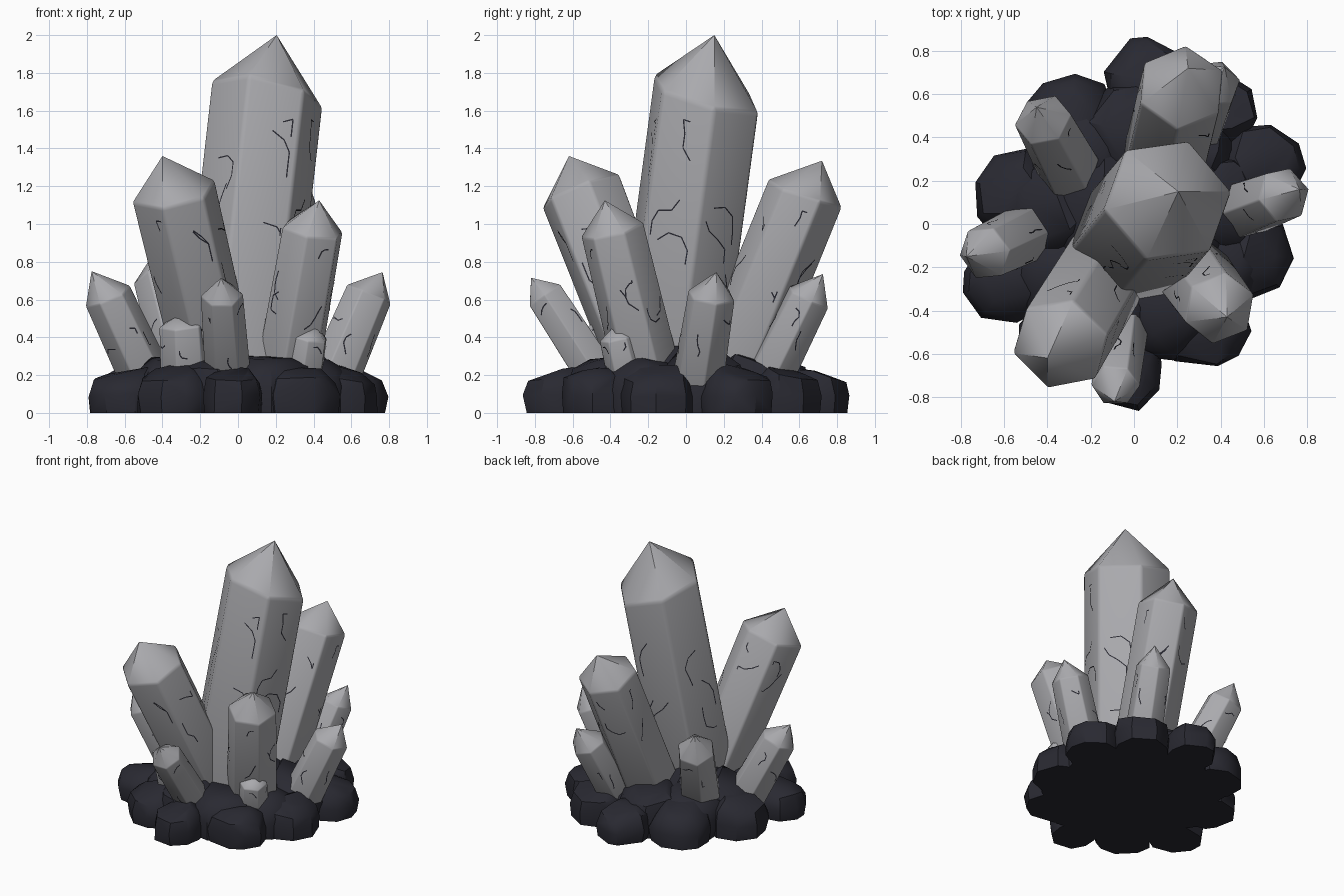
import bpy, bmesh, math, random
from mathutils import Vector

if "Cube" in bpy.data.objects:
    bpy.data.objects.remove(bpy.data.objects["Cube"])

random.seed(7)


def material(name, rgb):
    m = bpy.data.materials.new(name)
    m.diffuse_color = (*rgb, 1)
    m.use_nodes = True
    m.node_tree.nodes["Principled BSDF"].inputs["Base Color"].default_value = m.diffuse_color
    return m


GREY = material("crystal grey", (0.40, 0.40, 0.42))
DARK = material("dark rock", (0.022, 0.022, 0.031))


def finish(name, bm, mats, angle):
    me = bpy.data.meshes.new(name)
    bm.to_mesh(me)
    bm.free()
    for m in mats:
        me.materials.append(m)
    ob = bpy.data.objects.new(name, me)
    bpy.context.collection.objects.link(ob)
    bpy.ops.object.select_all(action='DESELECT')
    ob.select_set(True)
    bpy.context.view_layer.objects.active = ob
    bpy.ops.object.shade_smooth_by_angle(angle=math.radians(angle))
    return ob


# thin jagged crack lying on a side face
def crack(bm, a, b, c, d, length):
    n = (b - a).cross(d - a).normalized()
    h = (d - a).length
    w = (b - a).length

    def at(s, t):
        return a.lerp(b, s).lerp(d.lerp(c, s), t) + n * 0.004

    s, t = random.uniform(0.25, 0.75), random.uniform(0.4, 0.9)
    ang = random.uniform(0, 2 * math.pi)
    p = at(s, t)
    for _ in range(4):
        ang += random.uniform(-0.9, 0.9)
        s = min(0.86, max(0.14, s + math.cos(ang) * length / w))
        t = min(0.93, max(0.3, t + math.sin(ang) * length / h))
        q = at(s, t)
        if (q - p).length < 0.005:
            continue
        side = n.cross(q - p).normalized() * 0.0035
        f = bm.faces.new([bm.verts.new(v) for v in (p - side, q - side, q + side, p + side)])
        f.material_index = 1
        p = q


# six-sided prism along a tilted axis with an off-centre point
def crystal(name, base, top, tip, r, turn, flare=1.0, cracks=1, slant=0.0):
    base, top, tip = Vector(base), Vector(top), Vector(tip)
    axis = (top - base).normalized()
    u = (Vector((1, 0, 0)) - axis * axis.x).normalized()
    v = axis.cross(u)
    dirs = [u * math.cos(math.radians(turn + 60 * k)) + v * math.sin(math.radians(turn + 60 * k))
            for k in range(6)]
    lo = [base + d * r * flare for d in dirs]
    hi = [top + d * r + axis * r * (slant * d.z + random.uniform(-0.05, 0.05)) for d in dirs]
    bm = bmesh.new()
    vl = [bm.verts.new(p) for p in lo]
    vh = [bm.verts.new(p) for p in hi]
    vt = bm.verts.new(tip)
    bm.faces.new(vl[::-1])
    for i in range(6):
        j = (i + 1) % 6
        bm.faces.new((vl[i], vl[j], vh[j], vh[i]))
        bm.faces.new((vh[i], vh[j], vt))
    edges = [e for e in bm.edges if vt not in e.verts]
    bmesh.ops.bevel(bm, geom=edges, offset=r * 0.06, segments=2, profile=0.5, affect='EDGES')
    bmesh.ops.recalc_face_normals(bm, faces=bm.faces)
    for i in range(6):
        j = (i + 1) % 6
        for _ in range(cracks):
            crack(bm, lo[i], lo[j], hi[j], hi[i], r * 0.25)
    finish(name, bm, [GREY, DARK], 42)


crystal("main_crystal", (-.02, -.10, .15), (.155, .108, 1.69), (.205, .15, 2.0), .305, 10, 1.0, 3, .9)
crystal("front_left_crystal", (-.10, -.16, .15), (-.34, -.555, 1.17), (-.40, -.62, 1.36), .23, 15, .95, 2)
crystal("back_crystal", (.12, .22, .15), (.22, .63, 1.16), (.25, .72, 1.335), .21, 25, 1.0, 2)
crystal("front_right_crystal", (.25, -.19, .15), (.395, -.39, .97), (.43, -.43, 1.125), .172, 20, 1.05, 2)
crystal("back_left_crystal", (-.27, .2, .15), (-.42, .48, .70), (-.45, .54, .84), .135, 5, 1.15)
crystal("right_small_crystal", (.49, .06, .15), (.69, .135, .62), (.765, .16, .745), .13, 15, 1.1)
crystal("left_small_crystal", (-.47, -.03, .15), (-.69, -.135, .62), (-.775, -.15, .75), .13, 10, 1.1)
crystal("front_small_crystal", (-.05, -.44, .15), (-.085, -.745, .62), (-.09, -.82, .715), .113, 0, 1.1)
crystal("back_right_small_crystal", (.28, .42, .15), (.37, .65, .61), (.42, .725, .735), .123, 12, 1.1)

# broken stubs at the crystal feet
crystal("left_stub", (-.27, -.34, .15), (-.29, -.42, .47), (-.31, -.44, .52), .13, 10, 1.1)
crystal("right_stub", (.34, -.30, .15), (.38, -.36, .40), (.41, -.38, .46), .10, 25, 1.1)


# rocks: faceted hulls of squashed random points, flat underneath,
# kept below a cone that falls away from the middle of the cluster
def rock(bm, x, y, rx, ry, h):
    pts = []
    for k in range(9):
        a = 2 * math.pi * (k + random.uniform(-.25, .25)) / 9
        for e, z in ((.95, 0), (1.0, .38), (.88, .7), (.55, .97)):
            if z > .9 and k % 2:
                continue
            g = e * random.uniform(.93, 1.03)
            px, py = x + rx * g * math.cos(a), y + ry * g * math.sin(a)
            roof = max(.09, .47 - .36 * math.hypot(px, py)) if z > .5 else 1
            pts.append(bm.verts.new((px, py, min(roof, h * z * random.uniform(.85, 1.08)))))
    res = bmesh.ops.convex_hull(bm, input=pts)
    junk = {g for g in res["geom_interior"] + res["geom_unused"] if isinstance(g, bmesh.types.BMVert)}
    bmesh.ops.delete(bm, geom=list(junk), context='VERTS')


bm = bmesh.new()
# outer lobes: x, y, radius x, radius y, height
for lobe in ((.05, .66, .19, .21, .26), (.37, .52, .21, .20, .27), (.58, .27, .22, .20, .26),
             (.53, -.14, .22, .22, .25), (.32, -.47, .22, .21, .26), (-.03, -.66, .17, .21, .25),
             (-.33, -.52, .22, .19, .26), (-.58, -.27, .22, .20, .25), (-.53, .14, .22, .22, .27),
             (-.29, .48, .23, .22, .27)):
    rock(bm, *lobe)
# inner mound
for k in range(9):
    a = 2 * math.pi * k / 9 + .2
    rock(bm, .40 * math.cos(a), .42 * math.sin(a), .25, .25, random.uniform(.31, .37))
rock(bm, .1, .0, .36, .36, .42)
rock(bm, -.14, .04, .30, .32, .39)
finish("rock_base", bm, [DARK], 35)
